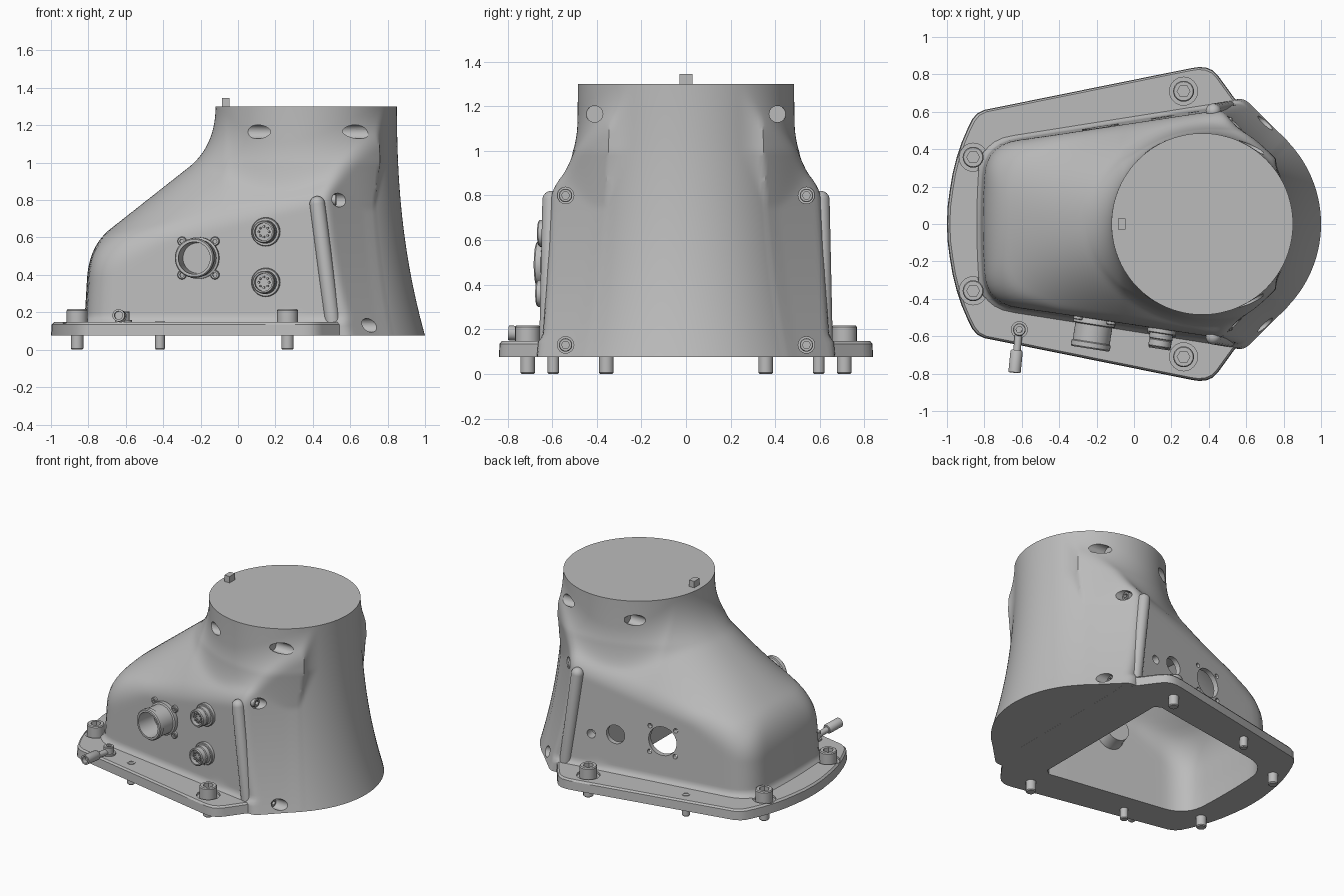
import bpy, bmesh, math
from mathutils import Matrix, Vector

cube = bpy.data.objects.get("Cube")
if cube:
    bpy.data.objects.remove(cube, do_unlink=True)

metal = bpy.data.materials.new("cast grey")
metal.use_nodes = True
metal.diffuse_color = (0.5, 0.5, 0.5, 1)
metal.node_tree.nodes["Principled BSDF"].inputs["Base Color"].default_value = (0.5, 0.5, 0.5, 1)


def finish(name, bm):
    bmesh.ops.remove_doubles(bm, verts=bm.verts, dist=1e-5)
    bmesh.ops.recalc_face_normals(bm, faces=bm.faces)
    me = bpy.data.meshes.new(name)
    bm.to_mesh(me)
    bm.free()
    ob = bpy.data.objects.new(name, me)
    bpy.context.collection.objects.link(ob)
    me.materials.append(metal)
    return ob


def select(ob):
    bpy.ops.object.select_all(action='DESELECT')
    ob.select_set(True)
    bpy.context.view_layer.objects.active = ob


def smooth(ob, angle=35):
    select(ob)
    bpy.ops.object.shade_smooth_by_angle(angle=math.radians(angle))
    return ob


def skin(name, rings):
    """Skin closed rings of points and cap both ends."""
    bm = bmesh.new()
    vs = [[bm.verts.new(p) for p in ring] for ring in rings]
    n = len(rings[0])
    for a, b in zip(vs, vs[1:]):
        for i in range(n):
            bm.faces.new((a[i], a[(i + 1) % n], b[(i + 1) % n], b[i]))
    for end in (0, -1):
        if (Vector(rings[end][0]) - Vector(rings[end][n // 2])).length > 1e-4:
            bm.faces.new(vs[end])
    return finish(name, bm)


def lathe(name, profile, place=Matrix(), segs=24):
    """Spin (radius, height) points; a third value of 1 makes that ring a hexagon."""
    rings = []
    for p in profile:
        ring = []
        for i in range(segs):
            a = i * math.tau / segs
            r = p[0]
            if len(p) > 2:
                r *= math.cos(math.pi / 6) / math.cos(a % (math.pi / 3) - math.pi / 6)
            ring.append(place @ Vector((r * math.cos(a), r * math.sin(a), p[1])))
        rings.append(ring)
    return skin(name, rings)


def rod(r, a, b):
    return [(0, a), (r, a), (r, b), (0, b)]


def aim(loc, direction):
    return Matrix.Translation(loc) @ Vector(direction).to_track_quat('Z', 'Y').to_matrix().to_4x4()


def cut(ob, cutters):
    for c in cutters:
        c.hide_render = True
        select(ob)
        m = ob.modifiers.new("cut", 'BOOLEAN')
        m.operation, m.solver, m.object = 'DIFFERENCE', 'EXACT', c
        bpy.ops.object.modifier_apply(modifier=m.name)


# Housing shape: a flared column blended into a wedge-shaped hump
def smax(a, b, k):
    h = max(k - abs(a - b), 0) / k
    return max(a, b) + h * h * k / 4


def clamp(t):
    return min(max(t, 0), 1)


def half_width(x, z):
    return 0.56 + 0.158 * x - 0.03 * z


def housing_field(x, y, z):
    y = abs(y)
    radius = 0.485 + 0.15 * clamp((1.3 - z) / 1.225) ** 2.3
    dx = x - 0.365
    column = math.hypot(dx, y) - radius
    w = half_width(x, z)
    foot = 0.022 * clamp((0.185 - z) / 0.04) ** 2
    panel = (y - w) * 0.985 - foot
    wall = -0.83 + 0.06 * z + 0.12 * y * y - x - foot
    # flat shoulder tangent to the column, ending where it touches
    shoulder = max((dx + y) * 0.7071 - radius, (dx - y) * 0.7071)
    spine = min(1.025 + 0.787 * (x + 0.2), 1.13)
    crease = 0.58 + 0.238 * (x + 0.6)
    roof = (z - spine + max(spine - crease, 0) * (y / w) ** 2.2) * 0.65
    hump = smax(smax(panel, wall, 0.16), shoulder, 0.03)
    hump = smax(hump, roof, 0.04 + 0.07 * clamp((-x - 0.4) / 0.3))
    return -smax(-column, -hump, 0.008 + 0.13 * clamp((z - 0.75) / 0.25))


def ring_at(field, cx, z, n, z_eval):
    ring = []
    for i in range(n):
        a = i * math.tau / n
        c, s = math.cos(a), math.sin(a)
        lo, hi = 0.0, 1.7
        for _ in range(18):
            mid = (lo + hi) / 2
            if field(cx + c * mid, s * mid, z_eval) < 0:
                lo = mid
            else:
                hi = mid
        ring.append((cx + c * lo, s * lo, z))
    return ring


housing = skin("housing", [ring_at(housing_field, 0.365, z, 200, z)
                           for z in (0.0755 + 1.2245 * i / 72 for i in range(73))])


def cavity_field(x, y, z):
    return max(housing_field(x, y, z) + 0.035, x - 0.28)


cavity = skin("cavity_cutter", [ring_at(cavity_field, -0.25, z, 96, max(z, 0.19))
                                for z in [-0.1] + [0.1 + 0.76 * i / 24 for i in range(25)]])

# Base flange with a counterbore under each bolt head
half = [(-1, 0), (-0.997, 0.09), (-0.985, 0.18), (-0.97, 0.27), (-0.95, 0.35), (-0.92, 0.44), (-0.89, 0.51),
        (-0.865, 0.56), (-0.84, 0.59), (-0.8, 0.61), (0.3, 0.832), (0.345, 0.839), (0.385, 0.837),
        (0.42, 0.822), (0.45, 0.792), (0.535, 0.675), (0.57, 0.64), (0.61, 0.605), (0.6, 0.5)]
outline = half + [(x, -y) for x, y in half[:0:-1]]


def outline_ring(inset, z):
    return [(x * (1 - inset), y * (1 - inset), z) for x, y in outline]


bolt_spots = [(x, s * y) for s in (-1, 1) for x, y in ((0.265, 0.71), (-0.86, 0.357))]
flange = skin("base_flange", [outline_ring(0, 0.075), outline_ring(0.004, 0.135), outline_ring(0.016, 0.147)])
flange_cutters = [lathe("counterbore_cutter", rod(0.075, 0.132, 0.2), Matrix.Translation((x, y, 0)), 32)
                  for x, y in bolt_spots]
cut(flange, [cavity] + flange_cutters)


def on_panel(x, z, side):
    return aim((x, side * half_width(x, z), z), (-0.156, side * 0.988, 0))


# Openings in the housing: cavity, rear panel holes and screw bores
cutters = [cavity]
for x, z, r in ((-0.18, 0.43, 0.10), (0.15, 0.41, 0.065), (0.32, 0.38, 0.03)):
    cutters.append(lathe("panel_cutter", rod(r, -0.07, 0.05), on_panel(x, z, 1)))
for dx in (-0.09, 0.09):
    for dz in (-0.09, 0.09):
        cutters.append(lathe("panel_cutter", rod(0.016, -0.07, 0.05), on_panel(-0.18 + dx, 0.43 + dz, 1), 12))
for side in (-1, 1):
    for x, d in ((0.17, -1), (0.56, 1)):
        cutters.append(lathe("bore_cutter", rod(0.037, 0, 0.25), aim((x, side * 0.41, 1.165), (d, 0, 0))))
    for x, z in ((0.54, 0.8), (0.67, 0.13)):
        cutters.append(lathe("bore_cutter", rod(0.037, -0.05, 0.2), aim((x, side * 0.54, z), (1, 0, 0))))
cut(housing, cutters)
for c in cutters + flange_cutters:
    bpy.data.objects.remove(c, do_unlink=True)
smooth(housing, 30)
smooth(flange, 30)

# Locating key on the top face
key = skin("top_key", [[(x, y, z) for x, y in ((-0.085, -0.03), (-0.045, -0.03), (-0.045, 0.03), (-0.085, 0.03))]
                       for z in (1.29, 1.345)])

# Flange bolts
bolt = [(0, 0), (0.027, 0), (0.033, 0.006), (0.033, 0.13), (0.056, 0.13),
        (0.056, 0.21), (0.051, 0.217), (0.034, 0.217, 1), (0.034, 0.175, 1), (0, 0.175)]
for x, y in bolt_spots:
    smooth(lathe("flange_bolt", bolt, Matrix.Translation((x, y, 0))))

# Dowel pins, sunk screws and side ridges
sunk = [(0, -0.05), (0.03, -0.05), (0.03, -0.008), (0.027, -0.004), (0.018, -0.004, 1), (0.018, -0.025, 1), (0, -0.025)]
for side in (-1, 1):
    smooth(lathe("dowel_pin", [(0, 0), (0.021, 0), (0.026, 0.006), (0.026, 0.151), (0.016, 0.151), (0.016, 0.14), (0, 0.14)],
                 Matrix.Translation((-0.417, side * 0.595, 0))))
    for x, z in ((0.53, 0.8), (0.66, 0.13)):
        smooth(lathe("sunk_screw", sunk, aim((x, side * 0.54, z), (1, 0, 0))))
    top, foot = Vector((0.424, side * 0.603, 0.78)), Vector((0.507, side * 0.617, 0.14))
    length = (top - foot).length
    dome = [(0.041 * math.cos(t * math.pi / 12), length + 0.041 * math.sin(t * math.pi / 12)) for t in range(7)]
    smooth(lathe("side_ridge", [(0, 0), (0.041, 0)] + dome, aim(foot, top - foot)))

# Large connector with four fixing screws
smooth(lathe("large_connector", [(0, -0.13), (0.08, -0.13), (0.09, -0.05), (0.112, 0), (0.112, 0.025), (0.1, 0.03),
                                 (0.1, 0.12), (0.106, 0.125), (0.106, 0.15), (0.1, 0.157), (0.086, 0.157),
                                 (0.082, 0.02), (0, 0.02)], on_panel(-0.21, 0.49, -1), 40))
for dx in (-0.088, 0.088):
    for dz in (-0.09, 0.09):
        smooth(lathe("connector_screw", [(0, -0.02), (0.024, -0.02), (0.024, 0.012), (0.02, 0.016),
                                         (0.012, 0.016, 1), (0.012, 0.004, 1), (0, 0.004)],
                     on_panel(-0.21 + dx, 0.49 + dz, -1)))

# Two small round connectors with contact pins
for z in (0.63, 0.36):
    place = on_panel(0.15, z, -1)
    smooth(lathe("small_connector", [(0, -0.1), (0.05, -0.1), (0.05, -0.03), (0.077, -0.03), (0.077, 0.018),
                                     (0.073, 0.022), (0.062, 0.022), (0.062, 0.05), (0.056, 0.054), (0.06, 0.058),
                                     (0.06, 0.09), (0.055, 0.096), (0.047, 0.096), (0.047, 0.065), (0, 0.065)],
                 place, 36))
    for i in range(8):
        a = i * math.tau / 8
        pin = place @ Matrix.Translation((0.028 * math.cos(a), 0.028 * math.sin(a), 0))
        smooth(lathe("contact_pin", rod(0.006, 0.05, 0.085), pin, 8))

# Earth lug: screw, tongue and crimped sleeve
smooth(lathe("lug_screw", [(0, 0.14), (0.045, 0.14), (0.045, 0.158), (0.034, 0.158), (0.034, 0.2), (0.03, 0.205),
                           (0.018, 0.205, 1), (0.018, 0.18, 1), (0, 0.18)], Matrix.Translation((-0.613, -0.565, 0))))
smooth(lathe("lug_tongue", rod(0.02, 0, 0.13), aim((-0.615, -0.57, 0.165), (-0.1, -1, 0.08)), 12))
smooth(lathe("lug_sleeve", [(0, 0), (0.028, 0), (0.033, 0.008), (0.033, 0.12), (0.022, 0.12), (0.022, 0.09), (0, 0.09)],
             aim((-0.627, -0.675, 0.178), (-0.1, -1, 0.05))))
